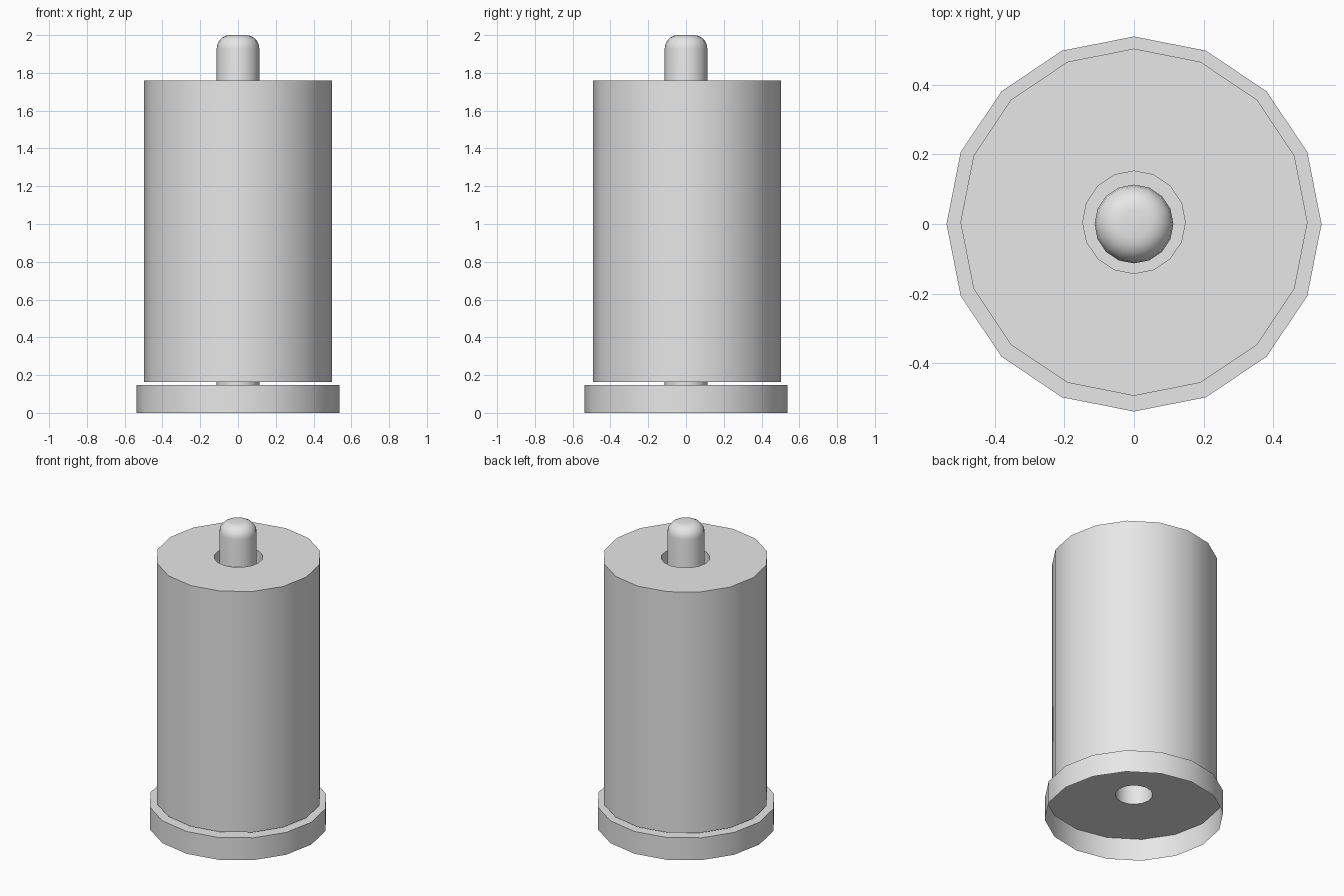
import bpy
import bmesh
from math import sin, cos, pi, radians

cube = bpy.data.objects.get("Cube")
if cube:
    bpy.data.objects.remove(cube, do_unlink=True)

SIDES = 16


def make_material(name, color):
    mat = bpy.data.materials.new(name)
    mat.use_nodes = True
    mat.diffuse_color = color
    mat.node_tree.nodes["Principled BSDF"].inputs["Base Color"].default_value = color
    return mat


def lathe(name, profile, mat, closed=False, centre_y=0.0):
    """Turn a (radius, height) profile around the vertical axis."""
    bm = bmesh.new()
    rings = []
    for r, z in profile:
        angles = [2 * pi * k / SIDES for k in range(SIDES)]
        rings.append([bm.verts.new((r * cos(a), r * sin(a), z)) for a in angles])
    pairs = list(zip(rings, rings[1:]))
    if closed:
        pairs.append((rings[-1], rings[0]))
    for low, high in pairs:
        for k in range(SIDES):
            n = (k + 1) % SIDES
            bm.faces.new((low[k], low[n], high[n], high[k]))
    bmesh.ops.remove_doubles(bm, verts=bm.verts, dist=1e-5)
    mesh = bpy.data.meshes.new(name)
    bm.to_mesh(mesh)
    bm.free()
    mesh.materials.append(mat)
    obj = bpy.data.objects.new(name, mesh)
    obj.location.y = centre_y
    bpy.context.collection.objects.link(obj)
    bpy.ops.object.select_all(action="DESELECT")
    obj.select_set(True)
    bpy.context.view_layer.objects.active = obj
    bpy.ops.object.shade_smooth_by_angle(angle=radians(35))
    return obj


grey = make_material("light_grey", (0.8, 0.8, 0.8, 1.0))

# Hollow base skirt, flat top and rounded post in one open shell
BASE_R, BASE_TOP = 0.538, 0.148
POST_R, POST_TOP, ROUND = 0.113, 2.0, 0.072
stand = [(BASE_R, 0), (BASE_R, BASE_TOP), (POST_R, BASE_TOP)]
for step in range(6):
    a = step / 5 * pi / 2
    stand.append((POST_R - ROUND + ROUND * cos(a), POST_TOP - ROUND + ROUND * sin(a)))
stand.append((0, POST_TOP))
lathe("stand_with_post", stand, grey)

# Paper roll: thick tube floating just above the base
ROLL_R, HOLE_R, ROLL_LOW, ROLL_HIGH = 0.498, 0.147, 0.164, 1.761
lathe("paper_roll",
      [(HOLE_R, ROLL_LOW), (ROLL_R, ROLL_LOW), (ROLL_R, ROLL_HIGH), (HOLE_R, ROLL_HIGH)],
      grey, closed=True, centre_y=0.005)
